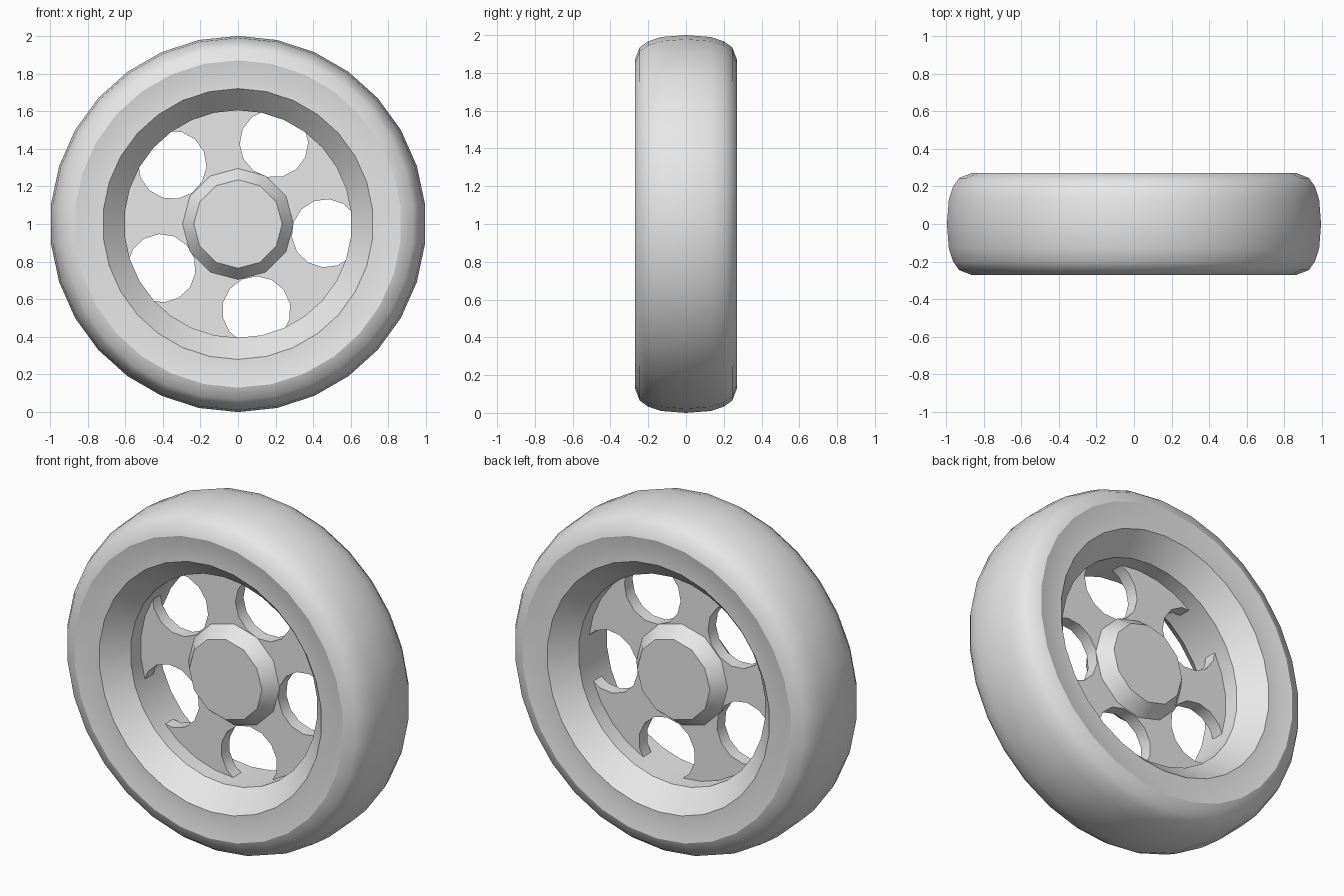
import bpy, bmesh, math
from mathutils import Matrix, Vector

if "Cube" in bpy.data.objects:
    bpy.data.objects.remove(bpy.data.objects["Cube"])

grey = bpy.data.materials.new("light_grey")
grey.use_nodes = True
grey.diffuse_color = (0.8, 0.8, 0.8, 1)
grey.node_tree.nodes["Principled BSDF"].inputs["Base Color"].default_value = (0.8, 0.8, 0.8, 1)

AXLE = Vector((0, 0, 1))
SIDES = 30


def finish(bm, name):
    bmesh.ops.recalc_face_normals(bm, faces=bm.faces)
    mesh = bpy.data.meshes.new(name)
    bm.to_mesh(mesh)
    bm.free()
    mesh.materials.append(grey)
    obj = bpy.data.objects.new(name, mesh)
    bpy.context.collection.objects.link(obj)
    return obj


def smooth(obj, degrees=35):
    bpy.ops.object.select_all(action="DESELECT")
    obj.select_set(True)
    bpy.context.view_layer.objects.active = obj
    bpy.ops.object.shade_smooth_by_angle(angle=math.radians(degrees))


def lathe(name, half, sides):
    """Spin a (radius, depth) half profile, mirrored front to back, about the axle."""
    full = [(r, -d) for r, d in half] + [(r, d) for r, d in reversed(half) if d > 0]
    bm = bmesh.new()
    rings = []
    for i in range(sides):
        a = math.tau * i / sides
        rings.append([bm.verts.new(AXLE + Vector((r * math.sin(a), y, r * math.cos(a))))
                      for r, y in full])
    for i, ring in enumerate(rings):
        after = rings[(i + 1) % sides]
        for j in range(len(full) - 1):
            bm.faces.new((ring[j], after[j], after[j + 1], ring[j + 1]))
    return bm


def disc(bm, centre, radius, depth, sides, turn=0):
    """Add a flat cylinder lying along y, first corner at the given turn."""
    place = (Matrix.Translation(centre) @ Matrix.Rotation(-turn, 4, "Y")
             @ Matrix.Rotation(math.pi / 2, 4, "X"))
    bmesh.ops.create_cone(bm, cap_ends=True, segments=sides, radius1=radius,
                          radius2=radius, depth=depth, matrix=place)


# Rounded tyre tread
tyre = lathe("tyre", [(0.87, 0.27), (0.935, 0.245), (0.967, 0.2), (0.99, 0.13), (1, 0)], SIDES)
smooth(finish(tyre, "tyre"))

# Side walls, sloping rim and inner barrel
rim = lathe("rim", [(0.87, 0.27), (0.79, 0.255), (0.72, 0.255), (0.605, 0.13), (0.605, 0)], SIDES)
smooth(finish(rim, "rim"))

# Tapered hub with flat caps
hub = lathe("hub", [(0.235, 0.115), (0.295, 0.037)], 12)
bmesh.ops.holes_fill(hub, edges=[e for e in hub.edges if e.is_boundary], sides=0)
smooth(finish(hub, "hub"))

# Wheel plate with five round openings
plate_bm = bmesh.new()
disc(plate_bm, AXLE, 0.61, 0.074, SIDES, math.pi / 2)
plate = finish(plate_bm, "wheel_plate")

cut_bm = bmesh.new()
for k in range(5):
    a = math.radians(-6 + 72 * k)
    centre = AXLE + 0.47 * Vector((math.cos(a), 0, math.sin(a)))
    disc(cut_bm, centre, 0.182, 0.4, 14, a)
cutter = finish(cut_bm, "opening_cutter")
cutter.hide_render = True

cut = plate.modifiers.new("openings", "BOOLEAN")
cut.operation = "DIFFERENCE"
cut.solver = "EXACT"
cut.object = cutter
bpy.context.view_layer.objects.active = plate
bpy.ops.object.modifier_apply(modifier=cut.name)
bpy.data.objects.remove(cutter)
smooth(plate)
